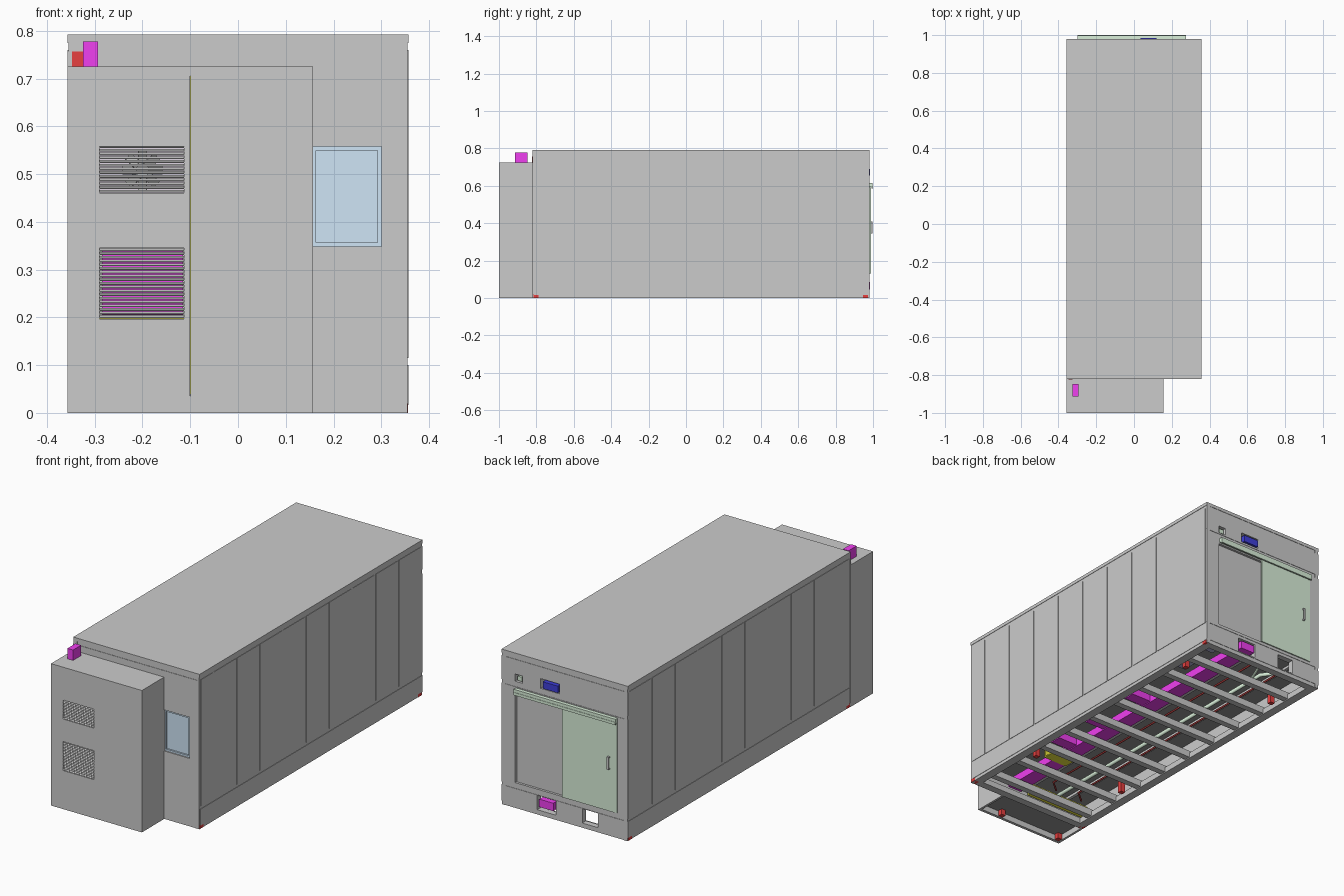
import bpy, bmesh
from math import radians, pi
from mathutils import Matrix, Vector

DARK = (0.56, 0.56, 0.56, 1)
DEEP = (0.30, 0.30, 0.30, 1)
MAGENTA = (0.87, 0.05, 0.87, 1)
YELLOW = (0.9, 0.85, 0.05, 1)
RED = (0.8, 0.05, 0.05, 1)
GREEN = (0.70, 0.87, 0.70, 1)
BLUE = (0.05, 0.05, 0.7, 1)
GLASS = (0.62, 0.78, 0.92, 1)
SLATE = (0.45, 0.45, 0.68, 1)
mats = {}


def finish(name, bm, color=None):
    bmesh.ops.recalc_face_normals(bm, faces=bm.faces)
    me = bpy.data.meshes.new(name)
    bm.to_mesh(me)
    bm.free()
    ob = bpy.data.objects.new(name, me)
    bpy.context.collection.objects.link(ob)
    if color:
        if color not in mats:
            mats[color] = bpy.data.materials.new("paint")
            mats[color].diffuse_color = color
        me.materials.append(mats[color])
    return ob


def boxes(name, items, color=None, tilt=0):
    """One object from boxes (x0, x1, y0, y1, z0, z1), each tilted about its x axis."""
    bm = bmesh.new()
    for x0, x1, y0, y1, z0, z1 in items:
        size = Vector((abs(x1 - x0), abs(y1 - y0), abs(z1 - z0), 1))
        mid = Matrix.Translation(((x0 + x1) / 2, (y0 + y1) / 2, (z0 + z1) / 2))
        bmesh.ops.create_cube(bm, size=1, matrix=mid @ Matrix.Rotation(tilt, 4, 'X') @ Matrix.Diagonal(size))
    return finish(name, bm, color)


def cut(obs, items):
    """Cut the same box openings out of several objects."""
    cutter = boxes("opening_cutter", items)
    cutter.hide_render = True
    cutter.display_type = 'WIRE'
    for ob in obs:
        m = ob.modifiers.new("openings", 'BOOLEAN')
        m.operation, m.object, m.solver = 'DIFFERENCE', cutter, 'EXACT'
        bpy.context.view_layer.objects.active = ob
        bpy.ops.object.modifier_apply(modifier=m.name)
    bpy.data.objects.remove(cutter)


def tube(name, pts, r, color):
    cu = bpy.data.curves.new(name, 'CURVE')
    cu.dimensions = '3D'
    cu.bevel_depth, cu.bevel_resolution, cu.use_fill_caps = r, 2, True
    sp = cu.splines.new('POLY')
    sp.points.add(len(pts) - 1)
    for p, co in zip(sp.points, pts):
        p.co = (*co, 1)
    ob = bpy.data.objects.new(name, cu)
    bpy.context.collection.objects.link(ob)
    mat = bpy.data.materials.new("pipe")
    mat.diffuse_color = color
    cu.materials.append(mat)


X, F, B = 0.357, -0.82, 0.98     # half width, front wall, back wall

# roof of the main container
boxes("main_roof", [(-X, X, F, B, 0.775, 0.792)])

# long side walls: dark backing with raised panels between the ribs
ribs = [-0.71 + 0.187 * i for i in range(9)]
edges = [F + 0.008] + ribs + [B - 0.008]
for s, side in ((1, "right"), (-1, "left")):
    boxes(side + "_wall", [(s * 0.335, s * 0.355, F, B, 0, 0.775)], DARK)
    panels = [(s * 0.354, s * X, a + 0.004, b - 0.004, 0.115, 0.76) for a, b in zip(edges, edges[1:])]
    panels += [(s * 0.354, s * X, F + 0.008, B - 0.002, 0.016, 0.10)]
    boxes(side + "_wall_panels", panels)

# front wall with window opening
front = boxes("front_wall", [(-0.355, 0.355, F + 0.001, -0.79, 0, 0.779)], DARK)
skin = boxes("front_wall_panel", [(-X, 0.345, F - 0.001, F + 0.002, 0.02, 0.758)])
cut([front, skin], [(0.157, 0.30, -0.9, -0.7, 0.348, 0.558)])
boxes("window_frame", [(0.157, 0.163, -0.815, -0.79, 0.348, 0.558), (0.292, 0.30, -0.815, -0.79, 0.348, 0.558),
                       (0.163, 0.292, -0.815, -0.79, 0.348, 0.357), (0.163, 0.292, -0.815, -0.79, 0.549, 0.558)], GLASS)
boxes("window_glass", [(0.163, 0.292, -0.806, -0.80, 0.357, 0.549)], GLASS)

# back wall with door recess and service openings
back = boxes("back_wall", [(-0.355, 0.355, 0.95, B - 0.002, 0, 0.775)], DARK)
skins = boxes("back_wall_panels", [(-X, X, B - 0.003, B, 0.02, 0.10), (-X, X, B - 0.003, B, 0.115, 0.62),
                                   (-X, X, B - 0.003, B, 0.64, 0.76)])
cut([back, skins], [(0.0, 0.28, 0.965, 1.1, 0.13, 0.585), (0.238, 0.28, 0.9, 1.1, 0.648, 0.685),
                    (0.03, 0.135, 0.9, 1.1, 0.65, 0.70), (0.05, 0.155, 0.9, 1.1, 0.025, 0.098),
                    (-0.19, -0.10, 0.9, 1.1, 0.025, 0.098)])
boxes("fixed_door_leaf", [(0.0, 0.275, 0.962, 0.968, 0.13, 0.585)])
boxes("blue_duct_end", [(0.035, 0.12, 0.75, 0.985, 0.655, 0.69)], BLUE)
boxes("green_socket", [(0.245, 0.27, 0.9, 0.975, 0.653, 0.675)], GREEN)

# sliding door, rail and handle
boxes("sliding_door", [(-0.285, 0.01, B, 0.986, 0.13, 0.59)], GREEN)
boxes("sliding_door_trim", [(-0.30, -0.285, B, 0.984, 0.13, 0.59), (0.004, 0.01, 0.986, 0.988, 0.13, 0.59)], GREEN)
boxes("door_rail", [(-0.30, 0.275, B, 0.998, 0.592, 0.615), (-0.30, 0.275, 0.992, 1.0, 0.586, 0.6)], GREEN)
boxes("door_handle", [(-0.26, -0.25, 0.993, 0.998, 0.345, 0.41), (-0.26, -0.25, 0.984, 0.994, 0.345, 0.352),
                      (-0.26, -0.25, 0.984, 0.994, 0.403, 0.41)], DARK)

# cooling annex on the front
face = boxes("annex_front", [(-X, 0.157, -1.0, -0.985, 0, 0.715)])
cut([face], [(-0.29, -0.113, -1.1, -0.9, 0.46, 0.558), (-0.29, -0.113, -1.1, -0.9, 0.197, 0.345),
             (-0.101, -0.099, -1.1, -0.9, 0.035, 0.705)])
boxes("annex_sides", [(-X, -0.345, -0.985, F, 0, 0.715), (0.145, 0.157, -0.985, F, 0, 0.715)])
boxes("annex_roof", [(-X, 0.157, -1.0, F, 0.715, 0.725)], DARK)
boxes("annex_floor", [(-0.345, 0.145, -0.985, F, 0.03, 0.04)], DEEP)
boxes("annex_seam_strip", [(-0.11, -0.09, -0.984, -0.98, 0.03, 0.71)], YELLOW)

# louvres, fan and filter behind them
for name, z0, n in (("upper_louvres", 0.463, 13), ("lower_louvres", 0.2, 19)):
    boxes(name, [(-0.29, -0.113, -0.998, -0.988, z0 + i * 0.0078, z0 + i * 0.0078 + 0.002) for i in range(n)],
          tilt=radians(25))
boxes("cooling_filter", [(-0.285, -0.115, -0.975, -0.90, 0.205, 0.342)], MAGENTA)
boxes("drain_tray", [(-0.29, -0.113, -0.98, -0.88, 0.185, 0.2)], YELLOW)
boxes("fan_housing", [(-0.29, -0.113, -0.95, -0.88, 0.455, 0.565)], (0.75, 0.68, 0.78, 1))
bm = bmesh.new()
centre = Matrix.Translation((-0.20, -0.962, 0.508))
bmesh.ops.create_cone(bm, cap_ends=True, segments=16, radius1=0.014, radius2=0.014, depth=0.02,
                      matrix=centre @ Matrix.Rotation(pi / 2, 4, 'X'))
for i in range(8):
    bmesh.ops.create_cube(bm, size=1, matrix=centre @ Matrix.Rotation(i * pi / 4, 4, 'Y')
                          @ Matrix.Translation((0.027, 0, 0)) @ Matrix.Rotation(0.5, 4, 'X')
                          @ Matrix.Diagonal((0.03, 0.002, 0.02, 1)))
finish("fan", bm, DARK)

# roof fittings on the annex
boxes("roof_cable_box", [(-0.325, -0.293, -0.913, -0.848, 0.725, 0.778)], MAGENTA)
boxes("wall_connector", [(-0.348, -0.325, F - 0.004, F, 0.725, 0.757)], RED)

# raised floor with grid of stringers
boxes("raised_floor", [(-0.335, 0.335, -0.79, 0.95, 0.105, 0.115)], DEEP)
boxes("floor_stringers", [(x - 0.008, x + 0.008, -0.79, 0.95, 0.092, 0.105) for x in (-0.22, 0, 0.22)]
      + [(-0.335, 0.335, y + 0.06, y + 0.075, 0.09, 0.105) for y in ribs], DARK)

# base frame and cross beams
boxes("base_side_rails", [(s * 0.31, s * 0.345, F + 0.01, B - 0.01, 0, 0.03) for s in (1, -1)])
boxes("base_end_rails", [(-0.345, 0.345, F + 0.002, F + 0.04, 0, 0.03), (-0.345, 0.345, B - 0.04, B - 0.004, 0, 0.022)])
boxes("cross_beams", [(-0.32, 0.32, y - 0.016, y + 0.016, 0.005, 0.04) for y in ribs])

# underfloor cable trays, ducts and drip pans
boxes("magenta_duct", [(0.06, 0.14, -0.80, 0.985, 0.045, 0.085)], MAGENTA)
boxes("magenta_duct_branches", [(0.14, 0.25, y - 0.03, y + 0.03, 0.05, 0.085) for y in (-0.30, -0.04, 0.26)], MAGENTA)
boxes("yellow_pan", [(0.06, 0.19, -0.45, -0.34, 0.042, 0.048), (0.06, 0.19, -0.455, -0.449, 0.042, 0.10),
                     (0.055, 0.061, -0.45, -0.34, 0.042, 0.10)], YELLOW)
boxes("yellow_cross_tray", [(-0.32, 0.03, -0.775, -0.735, 0.03, 0.075)], YELLOW)
boxes("floor_vents", [(0.17, 0.29, y - 0.05, y + 0.05, 0.085, 0.104) for y in (0.64, 0.85)], SLATE)

# pipes under the floor
tube("green_pipe", [(-0.20, 0.9, 0.07), (-0.12, 0.82, 0.06), (-0.12, -0.72, 0.06)], 0.01, GREEN)
tube("green_pipe_branch", [(-0.06, 0.9, 0.07), (-0.12, 0.74, 0.06)], 0.007, GREEN)
for i, x in enumerate((-0.03, -0.19)):
    tube("red_pipe_%d" % i, [(x, 0.85, 0.07), (x, -0.65, 0.07), (x - 0.06, -0.7, 0.07)], 0.005, (0.45, 0.05, 0.05, 1))

# red corner blocks and feet
boxes("corner_blocks", [(s * 0.33, s * 0.356, y, y + 0.028, 0, 0.02) for s in (1, -1) for y in (F + 0.004, B - 0.034)], RED)
boxes("levelling_feet", [(s * 0.26, s * 0.285, y - 0.012, y + 0.012, 0, 0.07) for s in (1, -1)
                         for y in (-0.42, 0.72)], RED)
boxes("annex_feet", [(x - 0.012, x + 0.012, -0.982, -0.958, 0, 0.03) for x in (-0.33, 0.03)], RED)
